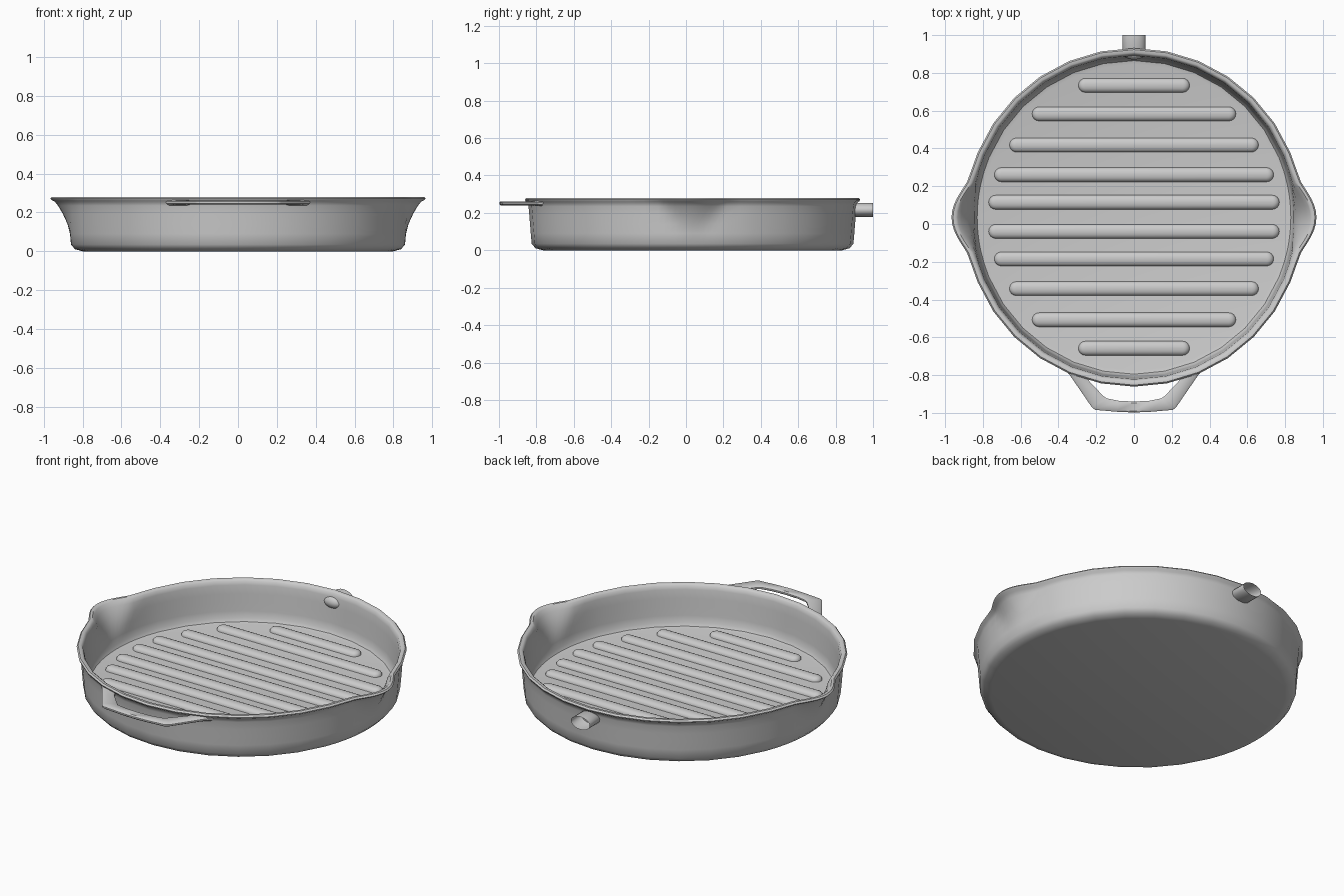
import bpy, bmesh
from math import sin, cos, pi

if "Cube" in bpy.data.objects:
    bpy.data.objects.remove(bpy.data.objects["Cube"])

CY = 0.035   # pan centre in y


def make_object(name, bm, angle=40):
    bmesh.ops.recalc_face_normals(bm, faces=bm.faces)
    me = bpy.data.meshes.new(name)
    bm.to_mesh(me)
    bm.free()
    ob = bpy.data.objects.new(name, me)
    bpy.context.collection.objects.link(ob)
    bpy.ops.object.select_all(action='DESELECT')
    ob.select_set(True)
    bpy.context.view_layer.objects.active = ob
    bpy.ops.object.shade_smooth_by_angle(angle=angle * pi / 180)
    return ob


def bridge(bm, a, b, closed=True):
    n = len(a)
    for i in range(n if closed else n - 1):
        j = (i + 1) % n
        bm.faces.new((a[i], a[j], b[j], b[i]))


def spout(a, z):
    # cone-like pouring lip, narrowing and fading towards the base
    t = max(0, min(1, (z - 0.09) / 0.18))
    half = 0.05 + 0.20 * t
    if t == 0 or abs(a) >= half:
        return 0
    return 0.07 * t ** 1.6 * cos(pi / 2 * abs(a) / half) ** 1.6


# Pan body: lathed profile with extra segments around the two spouts
quad = [0.035 * k for k in range(7)] + [0.295] + [k * pi / 16 for k in range(2, 8)]
half = [-a for a in reversed(quad[1:])] + quad
angles = [(a, a) for a in [-pi / 2] + half]
angles += [(a + pi, a) for a in [-pi / 2] + half]
profile = [(0.80, 0), (0.84, 0.011), (0.86, 0.035), (0.865, 0.09), (0.869, 0.14),
           (0.873, 0.19), (0.877, 0.235), (0.882, 0.255), (0.893, 0.263),
           (0.896, 0.271), (0.888, 0.28), (0.873, 0.28), (0.863, 0.272),
           (0.857, 0.25), (0.853, 0.20), (0.849, 0.15), (0.845, 0.10),
           (0.841, 0.06), (0.83, 0.042), (0.81, 0.037)]
bm = bmesh.new()
rings = []
for r, z in profile:
    ring = []
    for a, local in angles:
        rr = r + spout(local, z)
        ring.append(bm.verts.new((rr * cos(a), CY + rr * sin(a), z)))
    rings.append(ring)
for a, b in zip(rings, rings[1:]):
    bridge(bm, a, b)
bm.faces.new(rings[0])
bm.faces.new(rings[-1])
make_object("pan_body", bm)

# Grill ridges: low rounded bars, mirrored front to back
FLOOR = 0.036
for k, (dy, hl) in enumerate([(0.077, 0.77), (0.223, 0.74), (0.38, 0.66),
                              (0.545, 0.54), (0.696, 0.295)]):
    for side, label in ((1, "back"), (-1, "front")):
        bm = bmesh.new()
        rings = []
        for w, h in ((0.038, -0.004), (0.037, 0.008), (0.030, 0.018),
                     (0.018, 0.024), (0.006, 0.026)):
            ring = []
            for s in (1, -1):
                for i in range(9):
                    a = -pi / 2 + pi * i / 8
                    ring.append(bm.verts.new((s * (hl - 0.038 + w * cos(a)),
                                              CY + side * dy + 0.003 + s * w * sin(a),
                                              FLOOR + h)))
            rings.append(ring)
        for a, b in zip(rings, rings[1:]):
            bridge(bm, a, b)
        bm.faces.new(rings[-1])
        make_object(f"grill_ridge_{label}_{k + 1}", bm, 50)

# Front helper handle: flat loop swept from outer/inner edge pairs
right = [((0.09, -0.994), (0.08, -0.936)), ((0.205, -0.984), (0.145, -0.923)),
         ((0.222, -0.972), (0.163, -0.91)), ((0.34, -0.80), (0.235, -0.835)),
         ((0.37, -0.765), (0.25, -0.805))]
path = [((-o[0], o[1]), (-i[0], i[1])) for o, i in reversed(right)]
path += [((0, -0.998), (0, -0.94))] + right
bm = bmesh.new()
rings = []
for k, (o, i) in enumerate(path):
    h = 0.015 if k in (0, len(path) - 1) else 0.011
    ring = []
    for f, s in ((0, 0.4), (0.13, 1), (0.87, 1), (1, 0.4),
                 (1, -0.4), (0.87, -1), (0.13, -1), (0, -0.4)):
        ring.append(bm.verts.new((o[0] + (i[0] - o[0]) * f,
                                  o[1] + (i[1] - o[1]) * f, 0.251 + s * h)))
    rings.append(ring)
for a, b in zip(rings, rings[1:]):
    bridge(bm, a, b)
bm.faces.new(rings[0])
bm.faces.new(rings[-1])
make_object("helper_handle", bm)

# Rear handle stub: open oval tube with a domed end inside the pan
bm = bmesh.new()
rings = []
for y, s in ((1.0, 1), (0.90, 1), (0.885, 0.8), (0.875, 0.5), (0.871, 0.15)):
    rings.append([bm.verts.new((0.062 * s * cos(i * pi / 10), y,
                                0.216 + 0.038 * s * sin(i * pi / 10)))
                  for i in range(20)])
for a, b in zip(rings, rings[1:]):
    bridge(bm, a, b)
bm.faces.new(rings[-1])
make_object("handle_stub", bm)
